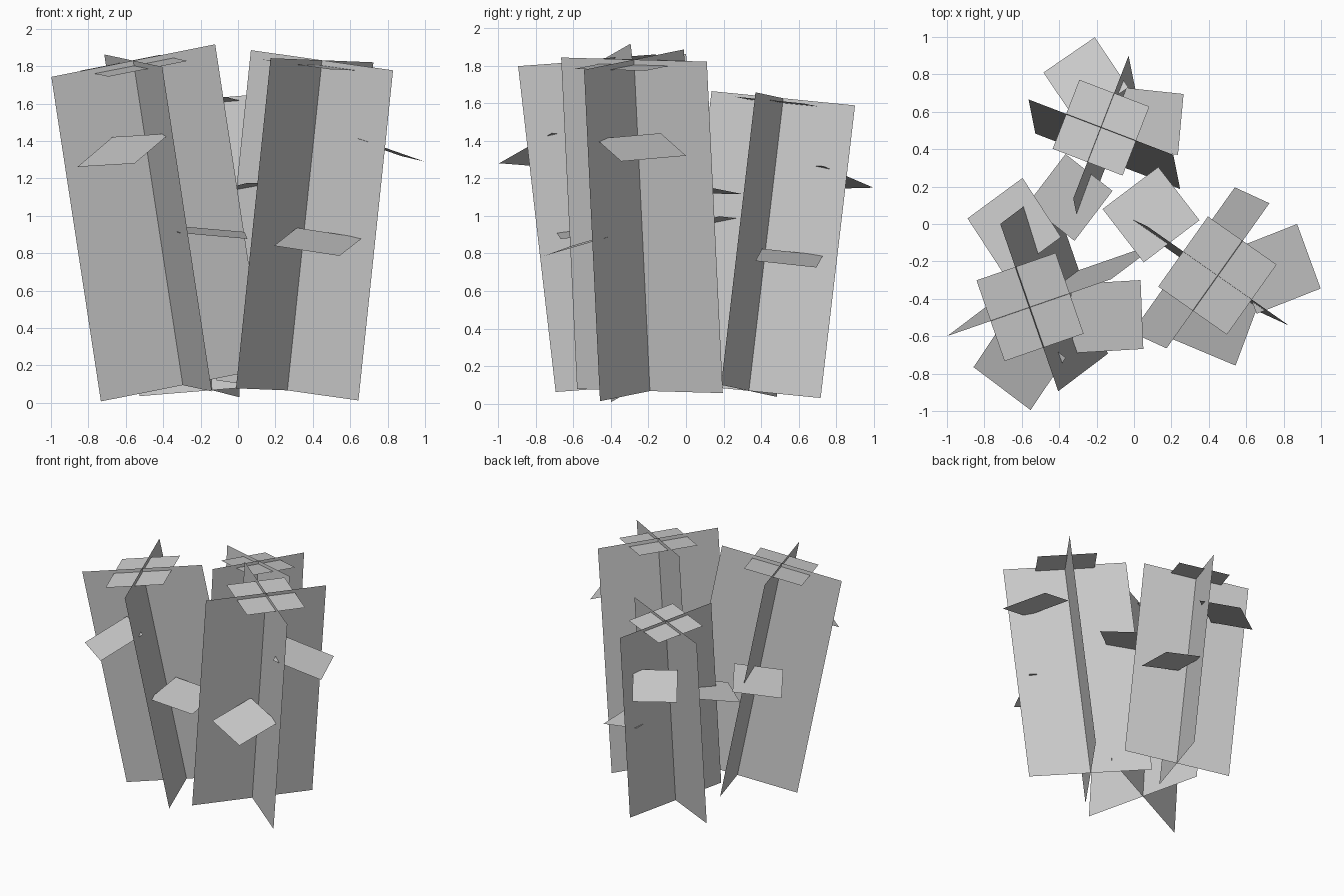
import bpy
from mathutils import Vector


def card(name, center, half_u, half_v):
    """Flat rectangular card from its centre and two half-edge vectors."""
    c, u, v = Vector(center), Vector(half_u), Vector(half_v)
    if u.cross(v).z < 0:
        u, v = v, u
    mesh = bpy.data.meshes.new(name)
    mesh.from_pydata([c - u - v, c + u - v, c + u + v, c - u + v], [], [(0, 1, 2, 3)])
    obj = bpy.data.objects.new(name, mesh)
    bpy.context.collection.objects.link(obj)
    return obj


def leaf(name, corner, side_a, side_b):
    """Leaf card from one corner and its two neighbouring corners."""
    p, a, b = Vector(corner), Vector(side_a), Vector(side_b)
    card(name, (a + b) / 2, (a - p) / 2, (b - p) / 2)


def stalk(name, top, axis, half_u, half_v, leaves):
    """Two crossed upright cards, a cap card just below the top, and leaf cards."""
    top, axis, u, v = (Vector(x) for x in (top, axis, half_u, half_v))
    card(name + "_stem_card_1", top + axis / 2, u, axis / 2)
    card(name + "_stem_card_2", top + axis / 2, v, axis / 2)
    card(name + "_cap", top + axis * 0.016, u * 0.483, v * 0.483)
    for i, corners in enumerate(leaves, 1):
        leaf(f"{name}_leaf_{i}", *corners)


# left front stalk
stalk("left_stalk", (-0.56, -0.447, 1.83), (0.265, 0.20, -1.735),
      (0.438, 0.152, 0.087), (0.155, -0.447, -0.033),
      [((-0.596, 0.246, 1.045), (-0.89, 0.03, 0.99), (-0.39, -0.07, 1.105)),
       ((-0.858, -0.765, 1.262), (-0.553, -0.995, 1.28), (-0.67, -0.485, 1.422)),
       ((0.05, -0.668, 0.877), (-0.325, -0.69, 0.91), (0.035, -0.30, 0.914))])

# right front stalk
stalk("right_stalk", (0.449, -0.277, 1.832), (-0.185, 0.085, -1.765),
      (0.38, -0.266, -0.054), (0.275, 0.388, -0.011),
      [((0.13, 0.305, 1.115), (-0.168, 0.08, 1.12), (0.35, 0.02, 1.172)),
       ((0.998, -0.345, 1.29), (0.655, -0.48, 1.41), (0.872, 0.0, 1.32)),
       ((0.543, -0.757, 0.786), (0.193, -0.61, 0.84), (0.665, -0.43, 0.882))])

# shorter back stalk
stalk("back_stalk", (-0.177, 0.518, 1.626), (0.037, -0.183, -1.558),
      (0.387, -0.148, 0.032), (0.148, 0.382, -0.038),
      [((-0.569, 0.107, 0.90), (-0.366, 0.374, 0.974), (-0.318, -0.09, 0.924)),
       ((-0.21, 0.998, 1.15), (-0.484, 0.81, 1.145), (-0.03, 0.73, 1.265)),
       ((0.265, 0.695, 0.725), (0.235, 0.37, 0.76), (-0.063, 0.73, 0.79))])
